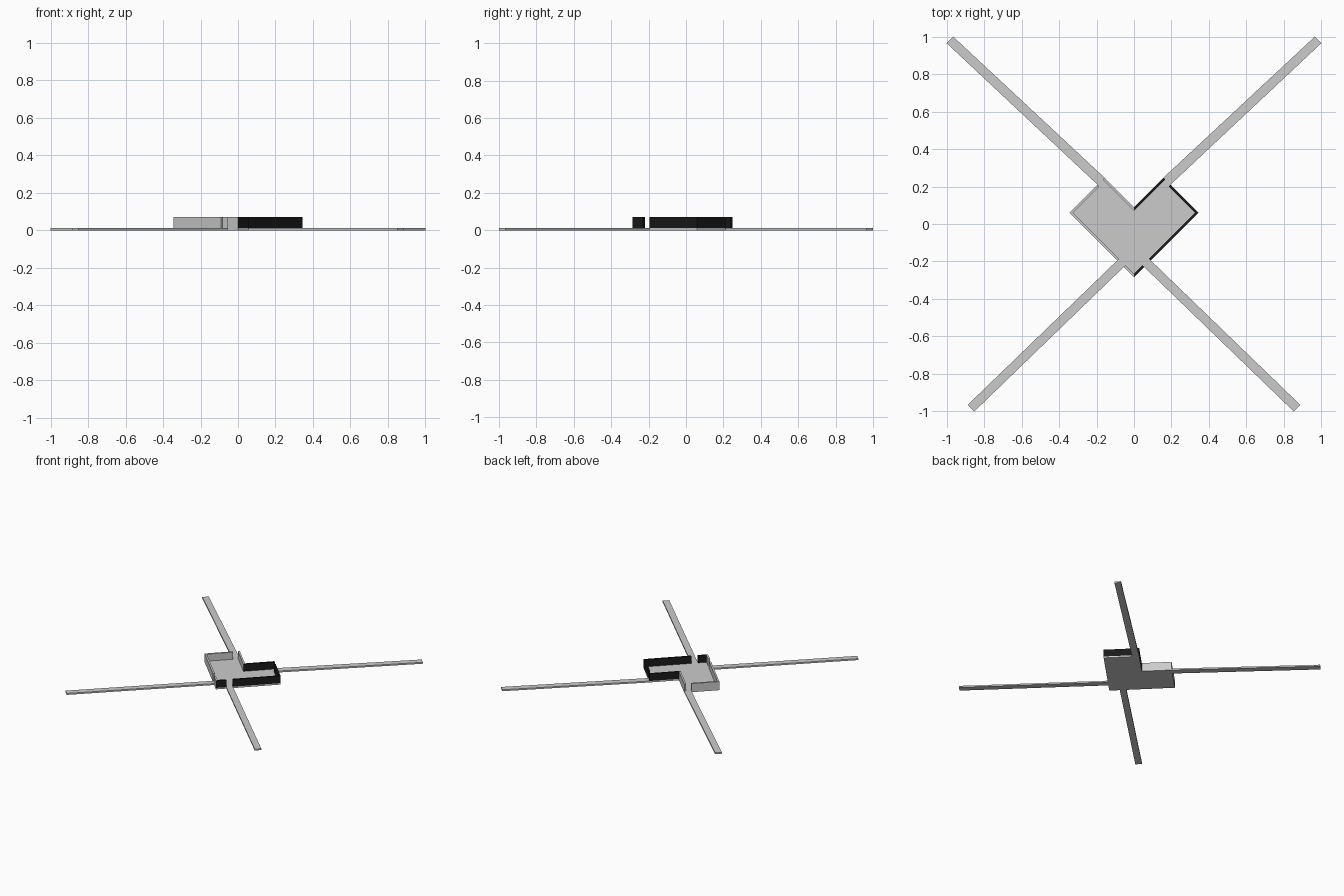
import bpy
import bmesh

if "Cube" in bpy.data.objects:
    bpy.data.objects.remove(bpy.data.objects["Cube"])

BASE = 0.012   # thickness of floor and straps
TOP = 0.07     # top of the walls


def prism(name, outline, z0, z1, mat=None):
    """Extrude a flat outline between two heights."""
    bm = bmesh.new()
    face = bm.faces.new([bm.verts.new((x, y, z0)) for x, y in outline])
    ext = bmesh.ops.extrude_face_region(bm, geom=[face])
    verts = [v for v in ext["geom"] if isinstance(v, bmesh.types.BMVert)]
    bmesh.ops.translate(bm, verts=verts, vec=(0, 0, z1 - z0))
    bmesh.ops.recalc_face_normals(bm, faces=bm.faces)
    mesh = bpy.data.meshes.new(name)
    bm.to_mesh(mesh)
    bm.free()
    obj = bpy.data.objects.new(name, mesh)
    bpy.context.collection.objects.link(obj)
    if mat:
        mesh.materials.append(mat)
    return obj


black = bpy.data.materials.new("black")
black.diffuse_color = (0.01, 0.01, 0.01, 1)
black.use_nodes = True
black.node_tree.nodes["Principled BSDF"].inputs["Base Color"].default_value = black.diffuse_color

# Heart-shaped floor
half = [(0, 0.09), (0.1575, 0.2475), (0.345, 0.06), (0, -0.285)]
heart = half + [(-x, y) for x, y in half[2:0:-1]]
prism("heart_floor", heart, 0, BASE)

# Wall runs: outer points, then inner points back; gaps are left at the straps
walls = {
    "notch_wall": [(0, 0.09), (0.1575, 0.2475), (0.1675, 0.2375), (0, 0.07)],
    "side_wall": [(0.195, 0.21), (0.345, 0.06), (0.09, -0.195),
                  (0.08, -0.185), (0.325, 0.06), (0.185, 0.20)],
    "tip_wall": [(0.055, -0.23), (0, -0.285), (0, -0.265), (0.045, -0.22)],
}

# Flat straps running out from the heart
straps = {
    "upper_strap": [(0.1575, 0.2475), (0.195, 0.21), (1.0, 0.965), (0.965, 1.0)],
    "lower_strap": [(0.09, -0.195), (0.055, -0.23), (0.852, -1.0), (0.887, -0.965)],
}

# Right side walls are black, left side walls are grey
for side, sign, mat in (("right", 1, black), ("left", -1, None)):
    for name, pts in walls.items():
        prism(f"{side}_{name}", [(sign * x, y) for x, y in pts], BASE, TOP, mat)
    for name, pts in straps.items():
        prism(f"{side}_{name}", [(sign * x, y) for x, y in pts], 0, BASE)
